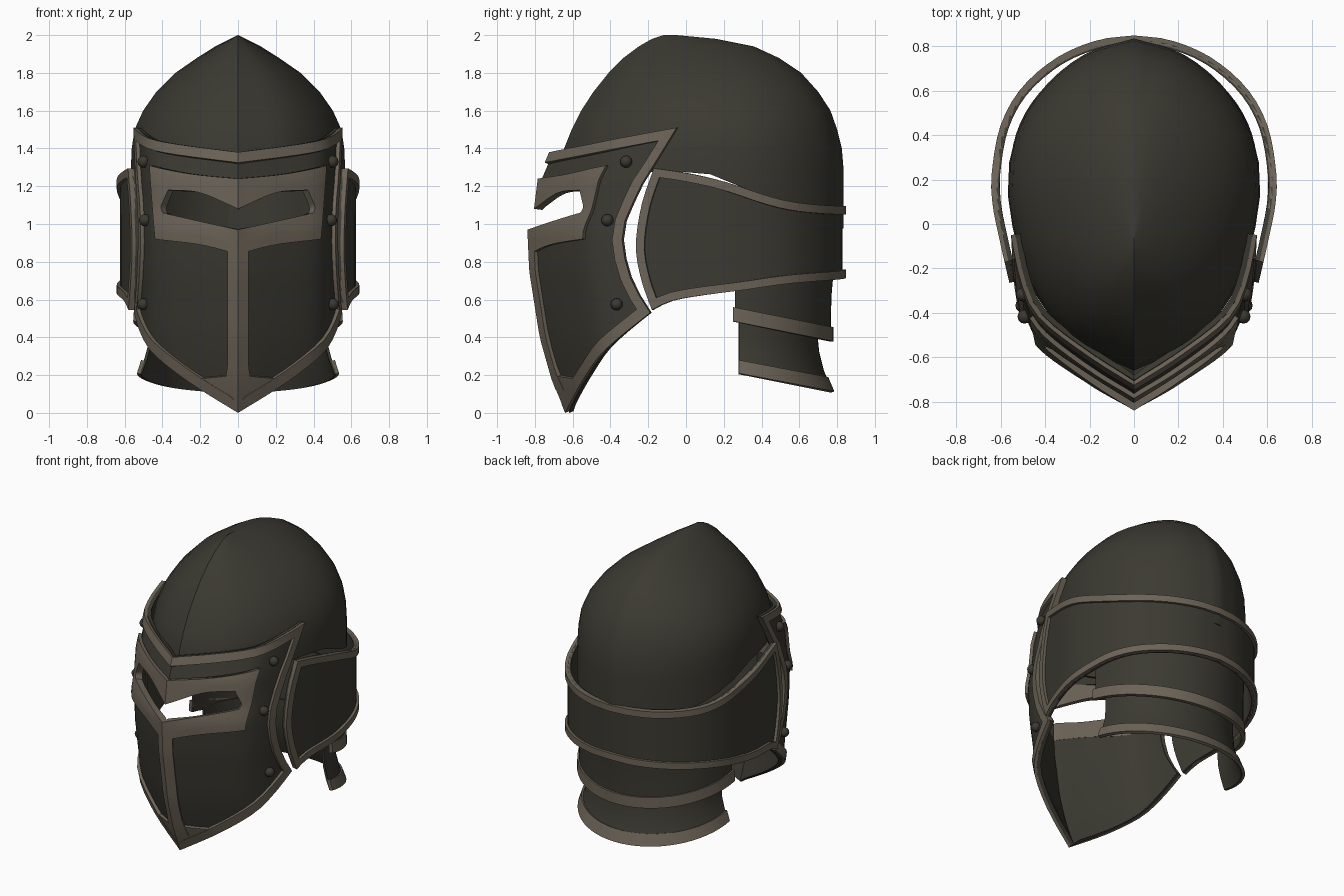
import bpy, math
from mathutils import Vector

if "Cube" in bpy.data.objects:
    bpy.data.objects.remove(bpy.data.objects["Cube"])


def material(name, rgb):
    m = bpy.data.materials.new(name)
    m.diffuse_color = (*rgb, 1)
    m.use_nodes = True
    m.node_tree.nodes["Principled BSDF"].inputs["Base Color"].default_value = m.diffuse_color
    return m


DARK = material("dark_steel", (0.043, 0.041, 0.031))
TRIM = material("bronze_trim", (0.15, 0.125, 0.095))


# ---------- helpers ----------
def interp(x, xs, ys):
    for i in range(len(xs) - 1):
        if x <= xs[i + 1] or i == len(xs) - 2:
            return ys[i] + (ys[i + 1] - ys[i]) * (x - xs[i]) / (xs[i + 1] - xs[i])


def curve(pts, n, smooth=True):
    """Resample a path through pts into n equal steps."""
    p = [Vector(q) for q in pts]
    dense = []
    for i in range(len(p) - 1):
        a, b = p[i], p[i + 1]
        ta = (b - p[i - 1]) / 2 if i > 0 else b - a
        tb = (p[i + 2] - a) / 2 if i + 2 < len(p) else b - a
        for k in range(16):
            t = k / 16
            if smooth:
                dense.append(a * (2*t**3 - 3*t*t + 1) + ta * (t**3 - 2*t*t + t)
                             + b * (3*t*t - 2*t**3) + tb * (t**3 - t*t))
            else:
                dense.append(a.lerp(b, t))
    dense.append(p[-1])
    acc = [0]
    for a, b in zip(dense, dense[1:]):
        acc.append(acc[-1] + (b - a).length)
    xs, ys = [q[0] for q in dense], [q[1] for q in dense]
    return [Vector((interp(acc[-1]*k/n, acc, xs), interp(acc[-1]*k/n, acc, ys))) for k in range(n + 1)]


def join(*curves):
    out = list(curves[0])
    for c in curves[1:]:
        out += c[1:]
    return out


def loft(a, b, k):
    return [[p.lerp(q, j / k) for p, q in zip(a, b)] for j in range(k + 1)]


def ribbon(path, w, side):
    """Strip lying on one side of a flat path, with mitred corners."""
    inner = []
    for i, p in enumerate(path):
        d1 = (p - path[max(i - 1, 0)]) if i else path[1] - p
        d2 = (path[min(i + 1, len(path) - 1)] - p) if i < len(path) - 1 else d1
        n1, n2 = [Vector((-d.y, d.x)).normalized() * side for d in (d1, d2)]
        m = (n1 + n2).normalized()
        inner.append(p + m * w * min(2.0, 1 / max(m.dot(n1), 0.1)))
    return loft(path, inner, 2)


class Plan:
    """Horizontal section curve, addressed by arc length."""
    def __init__(self, pts):
        self.p = curve(pts, 80)
        self.s = [0]
        for a, b in zip(self.p, self.p[1:]):
            self.s.append(self.s[-1] + (b - a).length)
        self.xs, self.ys = [q.x for q in self.p], [q.y for q in self.p]

    def at(self, s, off):
        s = min(max(s, 0), self.s[-1])
        x, y = interp(s, self.s, self.xs), interp(s, self.s, self.ys)
        a, b = max(s - 0.01, 0), min(s + 0.01, self.s[-1])
        t = Vector((interp(b, self.s, self.xs) - interp(a, self.s, self.xs),
                    interp(b, self.s, self.ys) - interp(a, self.s, self.ys))).normalized()
        if abs(x) < 1e-4:                       # stay on the centre line
            return 0.0, y + off * 1.1 * (1 if y > 0.5 else -1)
        return max(x + t.y * off, 0.0), y - t.x * off


def add(name, grid, mat, thick):
    """Half shell from a grid of points: mirrored, thickened inward."""
    rows, cols = len(grid), len(grid[0])
    verts = [Vector(p) for r in grid for p in r]
    faces = [(i*cols + j, i*cols + j + 1, (i+1)*cols + j + 1, (i+1)*cols + j)
             for i in range(rows - 1) for j in range(cols - 1)]
    me = bpy.data.meshes.new(name)
    me.from_pydata(verts, [], faces)
    me.update()
    if sum(f.normal.dot(f.center - Vector((0, 0.15, f.center.z * 0.7 + 0.3))) * f.area
           for f in me.polygons) < 0:
        me.flip_normals()
    me.materials.append(mat)
    ob = bpy.data.objects.new(name, me)
    bpy.context.collection.objects.link(ob)
    ob.modifiers.new("mirror", 'MIRROR').merge_threshold = 0.002
    so = ob.modifiers.new("thickness", 'SOLIDIFY')
    so.thickness, so.offset = thick, -1


# ---------- skull dome ----------
tx = curve([(0, 0), (0.44, 0.08), (0.7, 0.18), (0.88, 0.31), (0.99, 0.48), (1, 0.61),
            (0.91, 0.74), (0.7, 0.86), (0.38, 0.955), (0, 1)], 24)
levels = [(1.28, -.66, .835, .565), (1.4, -.645, .825, .56), (1.5, -.605, .80, .545),
          (1.6, -.555, .765, .50), (1.7, -.49, .70, .43), (1.8, -.41, .61, .33),
          (1.88, -.33, .49, .215), (1.94, -.25, .36, .12), (1.98, -.18, .16, .04),
          (2.0, -.12, -.05, 0)]
dome = [[(w * q.x, f + (b - f) * q.y, z) for q in tx] for z, f, b, w in levels]
dome.insert(0, [(x, y, 1.275 - 0.3 * max(0, (y - 0.1) / 0.74)) for x, y, z in dome[0]])
add("skull_dome", dome, DARK, 0.015)

# ---------- face mask: drawn flat in (arc length, height), wrapped on the keel ----------
mask = Plan([(0, 0), (0.2, 0.115), (0.42, 0.27), (0.5, 0.4), (0.55, 0.6), (0.575, 0.82)])


def keel(z):
    return interp(z, [0, .17, .4, .75, .97, 1.08, 1.24, 1.38],
                  [-.64, -.71, -.775, -.83, -.84, -.805, -.785, -.725])


def by_side(y, z):
    return (interp(y - keel(z), mask.ys, mask.s), z)


def by_front(x, z):
    return (interp(x, mask.xs, mask.s), z)


def wrap_mask(grid, off):
    out = []
    for r in grid:
        row = []
        for i, q in enumerate(r):
            x, y = mask.at(q.x if q.x > 0.004 else 0, off)
            row.append((x, y + keel(q.y), q.y))
        out.append(row)
    return out


outline = join(
    curve([(0, 1.38), by_side(-.45, 1.435), by_side(-.05, 1.51)], 12),
    curve([by_side(*p) for p in [(-.05, 1.51), (-.2, 1.27), (-.3, 1.07), (-.335, .88),
                                 (-.28, .68), (-.19, .53)]], 10),
    curve([by_side(-.19, .53), by_side(-.4, .36), by_side(-.55, .17), (0, 0)], 12))
bar = join(curve([(0, 1.24), by_front(.25, 1.265), by_front(.47, 1.31)], 12),
           curve([by_front(.47, 1.31), by_front(.44, .92)], 10),
           curve([by_front(.44, .92), by_front(.2, .89), (0, .84)], 12))
slot = join(curve([(0, 1.08), by_front(.2, 1.165), by_front(.37, 1.18)], 12),
            curve([by_front(.37, 1.18), by_front(.41, 1.09), by_front(.40, 1.06)], 10, False),
            curve([by_front(.40, 1.06), (0, .97)], 12))
add("mask_plate", wrap_mask(loft(bar, outline, 8), -0.02), DARK, 0.025)
add("eye_slot_frame", wrap_mask(loft(slot, bar, 3), 0), TRIM, 0.045)
border = ribbon(outline, 0.055, -1)
for row in border:
    row[0].x = row[-1].x = 0
add("mask_border", wrap_mask(border, 0), TRIM, 0.035)
add("mask_keel_bar", wrap_mask(loft(curve([(0, .12), (0, .87)], 12),
    curve([by_front(.075, .12), by_front(.056, .25), by_front(.056, .87)], 12, False), 2), 0), TRIM, 0.035)
add("mask_chin_gusset", wrap_mask(loft(curve([(0, .01), by_side(-.56, .165)], 8),
    curve([(0, .2), by_front(.26, .175)], 8), 3), -0.002), TRIM, 0.03)

# ---------- rivets ----------
for i, (y, z) in enumerate([(-.32, 1.33), (-.42, 1.02), (-.37, .575)]):
    for sx in (1, -1):
        x, yy = mask.at(by_side(y, z)[0], -0.01)
        bpy.ops.mesh.primitive_uv_sphere_add(segments=12, ring_count=8, radius=0.032,
                                             location=(sx * x, yy + keel(z), z))
        ob = bpy.context.object
        ob.name = "rivet_%d_%s" % (i, "right" if sx > 0 else "left")
        ob.data.materials.append(DARK)

# ---------- wrap-around side and back band ----------
band = Plan([(.545, -.32), (.6, -.08), (.635, .1), (.635, .25), (.595, .45),
             (.5, .615), (.34, .75), (.16, .825), (0, .845)])


def by_band(y, z):
    return (interp(y, band.ys, band.s), z)


def wrap_band(grid, off):
    return [[(*band.at(q.x, off), q.y) for q in r] for r in grid]


end = band.s[-1]
top = curve([by_band(-.17, 1.295), by_band(0, 1.27), by_band(.2, 1.225), by_band(.5, 1.13),
             by_band(.72, 1.1), (end, 1.095)], 24)
bottom = curve([by_band(-.18, .545), by_band(-.05, .6), by_band(.3, .65), by_band(.6, .69),
                (end, .715)], 24)
front = curve([by_band(-.17, 1.295), by_band(-.235, 1.1), by_band(-.265, .88),
               by_band(-.235, .7), by_band(-.18, .545)], 12)
# shape the front edge by pulling the first columns forward
plate = loft(top, bottom, 12)
for row, f in zip(plate, front):
    shift = f - row[0]
    for j in range(6):
        row[j] += shift * (1 - j / 6)
add("side_band", wrap_band(plate, -0.015), DARK, 0.02)
rim = ribbon(join(top[::-1], front, bottom), 0.045, 1)
for row in rim:
    row[0].x = row[-1].x = end
add("side_band_border", wrap_band(rim, 0.003), TRIM, 0.03)


# ---------- neck guard plates ----------
def neck(cy, radii, z_low, z_high, rows, off=0.0, n=16):
    """Half ring; radii run from the bottom edge to the top edge."""
    grid = []
    ks = [i / (len(radii) - 1) for i in range(len(radii))]
    for r in range(rows + 1):
        t, row = r / rows, []
        rx = interp(t, ks, [q[0] for q in radii]) + off
        ry = interp(t, ks, [q[1] for q in radii]) + off
        for j in range(n + 1):
            a = math.pi / 2 * j / n
            y = cy + ry * math.sin(a)
            lo, hi = z_low(y), z_high(y)
            row.append((rx * math.cos(a) if j < n else 0, y, lo + (hi - lo) * t))
        grid.append(row)
    return grid


def up_low(y):
    return 0.485 - 0.2 * (y - 0.25)


def low_low(y):
    return 0.21 - 0.19 * (y - 0.28)


add("upper_neck_plate", neck(.26, [(.54, .505), (.535, .51), (.53, .53)], up_low, lambda y: .85, 4), DARK, 0.015)
add("upper_neck_border", neck(.25, [(.55, .525), (.545, .525)], up_low, lambda y: up_low(y) + .075, 1, 0.005),
    TRIM, 0.025)
add("lower_neck_plate", neck(.28, [(.525, .495), (.495, .45), (.475, .425), (.47, .415), (.47, .415)],
    low_low, lambda y: .52, 8), DARK, 0.015)
add("lower_neck_border", neck(.28, [(.53, .5), (.508, .468)], low_low, lambda y: low_low(y) + .07, 2, 0.005),
    TRIM, 0.018)

# ---------- bake modifiers and shade ----------
bpy.ops.object.select_all(action='SELECT')
bpy.context.view_layer.objects.active = bpy.context.selected_objects[0]
bpy.ops.object.convert(target='MESH')
bpy.ops.object.shade_smooth_by_angle(angle=math.radians(35))
